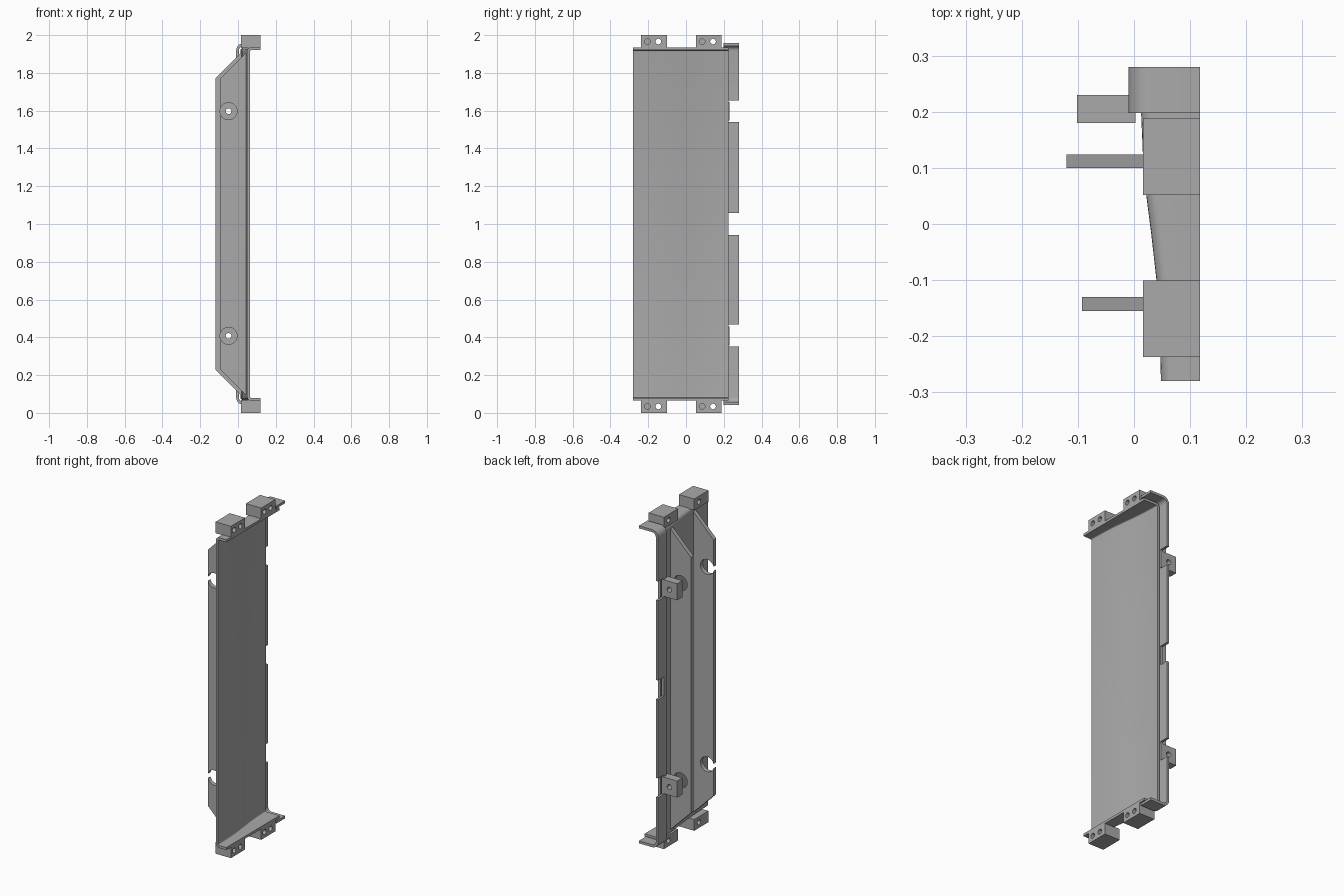
import bpy, bmesh, math
from mathutils import Vector

if "Cube" in bpy.data.objects:
    bpy.data.objects.remove(bpy.data.objects["Cube"])

grey = bpy.data.materials.new("plain grey")
grey.use_nodes = True
grey.diffuse_color = (0.4, 0.4, 0.4, 1)
grey.node_tree.nodes["Principled BSDF"].inputs["Base Color"].default_value = (0.4, 0.4, 0.4, 1)

MID = 1.0        # height of the mirror plane
LIP = 0.118      # outer edge of the end flanges
SHEET = 0.015    # sheet thickness


def loft(name, rings):
    """Closed rings of equal length, joined and capped at both ends."""
    bm = bmesh.new()
    rows = [[bm.verts.new(p) for p in ring] for ring in rings]
    n = len(rows[0])
    for a, b in zip(rows, rows[1:]):
        for i in range(n):
            j = (i + 1) % n
            bm.faces.new((a[i], a[j], b[j], b[i]))
    bm.faces.new(rows[0])
    bm.faces.new(rows[-1][::-1])
    bmesh.ops.recalc_face_normals(bm, faces=bm.faces)
    mesh = bpy.data.meshes.new(name)
    bm.to_mesh(mesh)
    bm.free()
    mesh.materials.append(grey)
    obj = bpy.data.objects.new(name, mesh)
    bpy.context.collection.objects.link(obj)
    return obj


def box(name, x0, x1, y0, y1, z0, z1):
    return loft(name, [[(x0, y, z0), (x1, y, z0), (x1, y, z1), (x0, y, z1)] for y in (y0, y1)])


def rod(name, centre, axis, radius, length):
    """Round cutter along x or y."""
    def ring(d):
        pts = []
        for i in range(32):
            a = math.tau * i / 32
            u, w = radius * math.cos(a), radius * math.sin(a)
            off = (d, u, w) if axis == "x" else (u, d, w)
            pts.append(Vector(centre) + Vector(off))
        return pts
    return loft(name, [ring(-length / 2), ring(length / 2)])


def cut(obj, cutters):
    for c in cutters:
        mod = obj.modifiers.new("cut", "BOOLEAN")
        mod.operation, mod.solver, mod.object = "DIFFERENCE", "EXACT", c
    bpy.context.view_layer.update()
    graph = bpy.context.evaluated_depsgraph_get()
    mesh = bpy.data.meshes.new_from_object(obj.evaluated_get(graph))
    obj.modifiers.clear()
    obj.data = mesh
    for c in cutters:
        bpy.data.objects.remove(c)


def smooth(obj):
    bpy.ops.object.select_all(action="DESELECT")
    obj.select_set(True)
    bpy.context.view_layer.objects.active = obj
    bpy.ops.object.shade_smooth_by_angle(angle=math.radians(30))


def channel(name, path, half, radius):
    """Bent sheet: upright web with flanges turned out at both ends."""
    rings = []
    for x, y in path:
        def bend(r):
            cx, cz = x + radius, half - radius
            return [(cx - r * math.sin(a), cz + r * math.cos(a))
                    for a in (math.pi / 2 * i / 5 for i in range(6))]
        outer = [(LIP, half)] + bend(radius)
        inner = bend(radius - SHEET)[::-1] + [(LIP, half - SHEET)]
        flip = lambda pts: [(px, -pz) for px, pz in reversed(pts)]
        section = outer + flip(outer) + flip(inner) + inner
        rings.append([(px, y, MID + pz) for px, pz in section])
    return loft(name, rings)


# Gently curved skin: eased between control points
keys = [(0.048, -0.28), (0.046, -0.2), (0.04, -0.1), (0.031, -0.02),
        (0.022, 0.05), (0.016, 0.12), (0.013, 0.19), (0.012, 0.226)]


def skin_x(y):
    for (xa, ya), (xb, yb) in zip(keys, keys[1:]):
        if y <= yb:
            return xa + (xb - xa) * (y - ya) / (yb - ya)
    return keys[-1][0]


smooth(channel("curved_skin", keys, 0.935, 0.022))

# Rear edge strip, notched along its outer edge
strip = channel("rear_edge_strip", [(-0.01, 0.198), (-0.01, 0.28)], 0.957, 0.04)
cut(strip, [box("notch_cutter", -0.1, 0.08, 0.226, 0.3, z - 0.058, z + 0.058)
            for z in (0.41, 1.0, 1.597)])
smooth(strip)

# Two ribs behind the skin with round openings
HOLES = (0.408, 1.597)
for name, y0, y1, back in (("front_rib", -0.155, -0.13, -0.093),
                           ("rear_rib", 0.1, 0.124, -0.12)):
    root = skin_x(y1) + 0.006
    tall, short = 0.912, 0.912 - (root - back)
    shape = [(root, -tall), (root, tall), (back, short), (back, -short)]
    rib = loft(name, [[(x, y, MID + z) for x, z in shape] for y in (y0, y1)])
    cut(rib, [rod("rib_cutter", (-0.05, (y0 + y1) / 2, z), "y", 0.045, 0.1) for z in HOLES])
    smooth(rib)

# Drilled lugs on the rear strip
for place, z in zip(("lower", "upper"), HOLES):
    lug = box(place + "_lug", -0.102, 0.003, 0.18, 0.23, z - 0.05, z + 0.05)
    cut(lug, [rod("lug_cutter", (-0.05, 0.2, z), "y", 0.015, 0.2)])
    smooth(lug)

# Mounting blocks on both ends: one blind and one through hole each
for end, z0, z1, zh in (("bottom", 0, 0.068, 0.034), ("top", 1.932, 2, 1.966)):
    for side, y0 in (("front", -0.237), ("rear", 0.052)):
        block = box(f"{end}_{side}_block", 0.016, LIP, y0, y0 + 0.136, z0, z1)
        cut(block, [rod("blind_cutter", (LIP, y0 + 0.033, zh), "x", 0.015, 0.1),
                    rod("through_cutter", (0.06, y0 + 0.091, zh), "x", 0.015, 0.3)])
        smooth(block)
